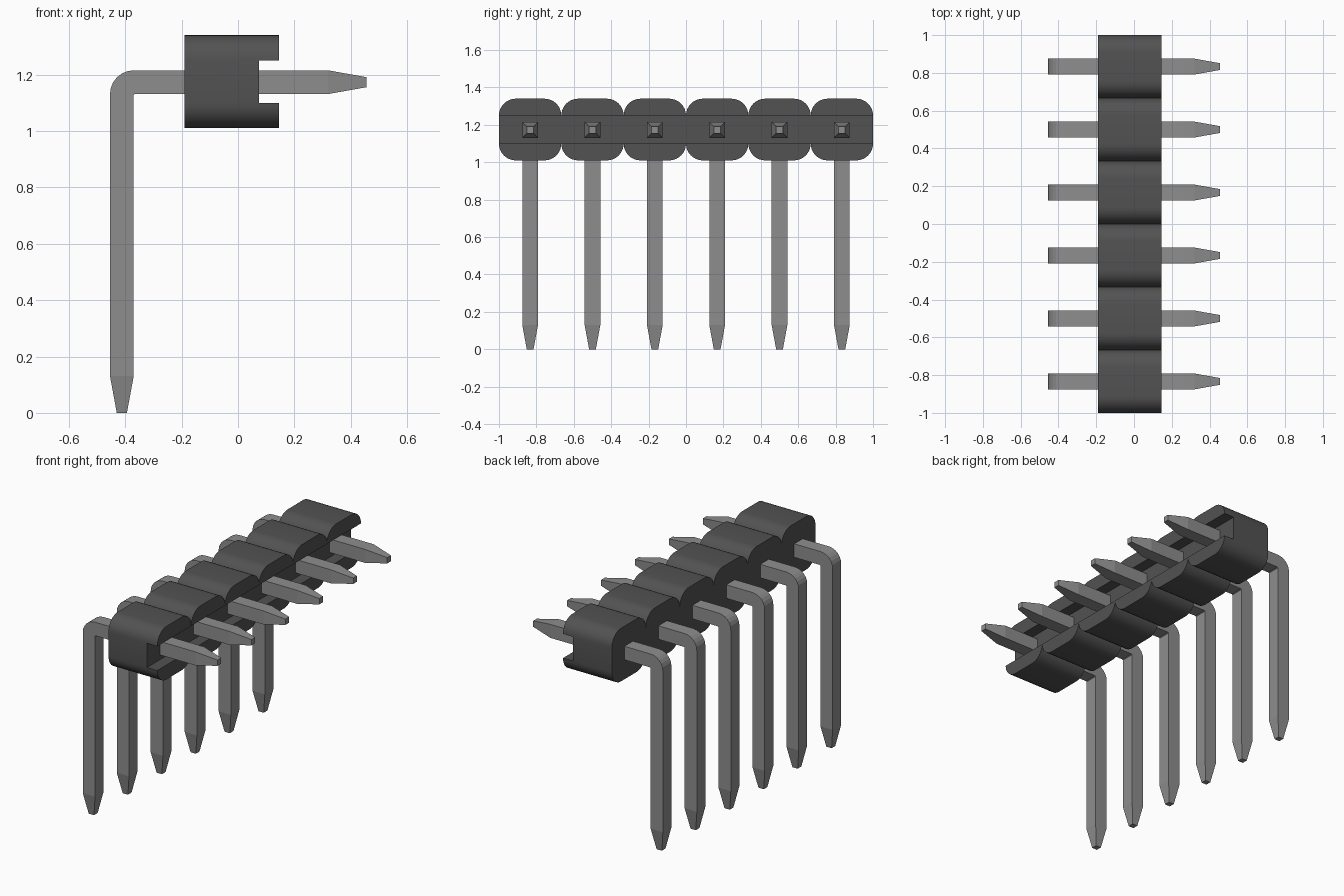
import bpy, bmesh, math

cube = bpy.data.objects.get("Cube")
if cube:
    bpy.data.objects.remove(cube, do_unlink=True)

COUNT = 6
PITCH = 2.0 / COUNT
AXIS_Z = 1.173          # height of the horizontal pin run
HALF = 0.042            # half thickness of a pin


def material(name, value):
    m = bpy.data.materials.new(name)
    m.use_nodes = True
    col = (value, value, value, 1)
    m.diffuse_color = col
    m.node_tree.nodes["Principled BSDF"].inputs["Base Color"].default_value = col
    return m


plastic = material("dark grey plastic", 0.085)
metal = material("grey metal", 0.27)


def make_object(name, bm, mat, angle):
    bmesh.ops.recalc_face_normals(bm, faces=bm.faces)
    mesh = bpy.data.meshes.new(name)
    bm.to_mesh(mesh)
    bm.free()
    mesh.materials.append(mat)
    ob = bpy.data.objects.new(name, mesh)
    bpy.context.collection.objects.link(ob)
    bpy.ops.object.select_all(action='DESELECT')
    ob.select_set(True)
    bpy.context.view_layer.objects.active = ob
    bpy.ops.object.shade_smooth_by_angle(angle=math.radians(angle))
    return ob


def arc(cx, cz, r, start, end, steps):
    """Points along a circular arc, angles in degrees."""
    return [(cx + r * math.cos(math.radians(start + (end - start) * i / steps)),
             cz + r * math.sin(math.radians(start + (end - start) * i / steps)))
            for i in range(steps + 1)]


def loft(bm, rings):
    """Skin a closed solid through rings of equal point count."""
    rings = [[bm.verts.new(p) for p in ring] for ring in rings]
    for a, b in zip(rings, rings[1:]):
        for i in range(len(a)):
            j = (i + 1) % len(a)
            bm.faces.new((a[i], a[j], b[j], b[i]))
    bm.faces.new(rings[0])
    bm.faces.new(rings[-1])


# Housing: scalloped outline along y, split into a back block and two lips
X_BACK, X_FLOOR, X_FRONT = -0.19, 0.075, 0.145
Z_LOW, Z_HIGH = 1.01, 1.34
GROOVE_LOW, GROOVE_HIGH = 1.10, 1.25
R = Z_HIGH - GROOVE_HIGH


def scallops(sign):
    """Upper (sign 1) or lower (sign -1) edge of the row, from -y to +y."""
    pts = []
    z = GROOVE_HIGH if sign > 0 else GROOVE_LOW
    for k in range(COUNT):
        left, right = -1 + k * PITCH, -1 + (k + 1) * PITCH
        bump = (arc(left + R, z, R, 180, 90, 8) + arc(right - R, z, R, 90, 0, 8))
        if k:
            bump = bump[1:]          # share the valley point
        pts += [(y, z + sign * (h - z)) for y, h in bump]
    return pts


top, bottom = scallops(1), scallops(-1)
bm = bmesh.new()
back = [[bm.verts.new((x, y, z)) for y, z in top + bottom[::-1]]
        for x in (X_BACK, X_FLOOR)]
n = len(top)
ring_b, ring_f = back
for i in range(2 * n):
    j = (i + 1) % (2 * n)
    bm.faces.new((ring_b[i], ring_b[j], ring_f[j], ring_f[i]))
bm.faces.new(ring_b)
# Groove floor spans straight between the two lips
lips = []
for start in (0, n):
    inner = ring_f[start:start + n]
    outer = [bm.verts.new((X_FRONT, v.co.y, v.co.z)) for v in inner]
    for i in range(n - 1):
        bm.faces.new((inner[i], inner[i + 1], outer[i + 1], outer[i]))
    bm.faces.new(outer)
    bm.faces.new((inner[0], inner[-1], outer[-1], outer[0]))
    lips.append(inner)
up, low = lips
bm.faces.new((up[0], up[-1], low[0], low[-1]))
make_object("housing", bm, plastic, 35)

# Bent pins: side outline swept as square rings, tapered at both ends
LEG_X = -0.412
bend = []
inner_corner = (LEG_X + HALF, AXIS_Z - HALF)
for x, z in arc(LEG_X + HALF, AXIS_Z - HALF, 2 * HALF, 180, 90, 6):
    bend.append(((x, z), inner_corner))

TIP = 0.018
sections = [((LEG_X - TIP, 0), (LEG_X + TIP, 0), TIP),
            ((LEG_X - HALF, 0.13), (LEG_X + HALF, 0.13), HALF)]
# A tiny spread keeps the inside of the bend free of zero-area faces
for i, (outer, (cx, cz)) in enumerate(bend):
    t = i / (len(bend) - 1)
    sections.append((outer, (cx + 0.004 * t, cz - 0.004 * (1 - t)), HALF))
sections += [((0.32, AXIS_Z + HALF), (0.32, AXIS_Z - HALF), HALF),
             ((0.455, AXIS_Z + TIP), (0.455, AXIS_Z - TIP), TIP)]

for k in range(COUNT):
    y = -1 + (k + 0.5) * PITCH
    bm = bmesh.new()
    loft(bm, [[(a[0], y - w, a[1]), (a[0], y + w, a[1]),
               (b[0], y + w, b[1]), (b[0], y - w, b[1])] for a, b, w in sections])
    make_object(f"pin_{k + 1}", bm, metal, 10)
